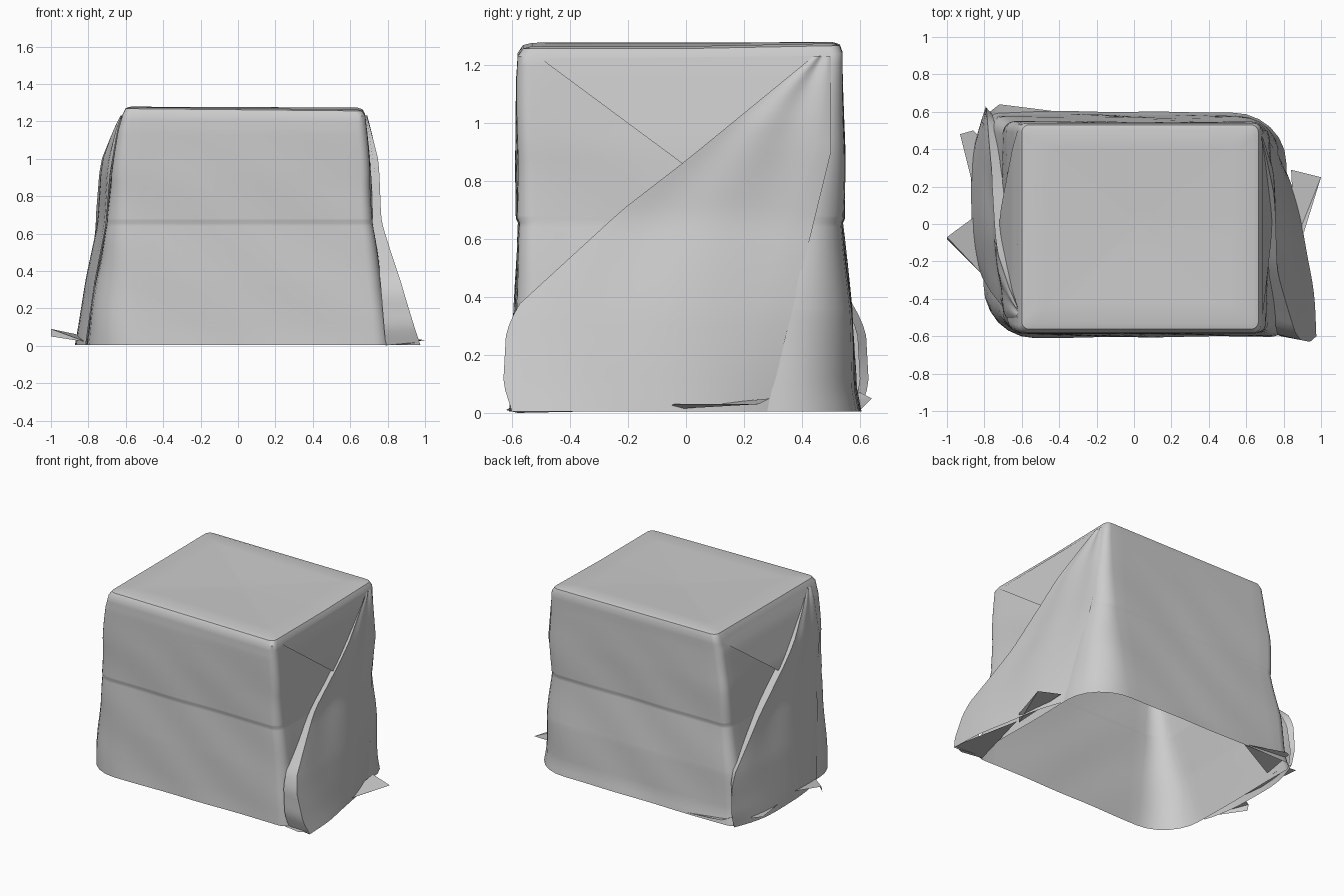
import bpy, math

if "Cube" in bpy.data.objects:
    bpy.data.objects.remove(bpy.data.objects["Cube"])

# z, left, right, front, back, radius A (front-left/back-right), radius B (others)
LEVELS = [
    (0.005, -0.81, 0.81, -0.605, 0.60, 0.28, 0.08),
    (0.08, -0.80, 0.80, -0.600, 0.585, 0.26, 0.08),
    (0.35, -0.76, 0.77, -0.590, 0.57, 0.20, 0.07),
    (0.655, -0.70, 0.72, -0.575, 0.538, 0.12, 0.06),
    (0.67, -0.70, 0.72, -0.582, 0.545, 0.12, 0.06),
    (0.92, -0.68, 0.71, -0.585, 0.545, 0.08, 0.05),
    (1.15, -0.64, 0.69, -0.585, 0.54, 0.05, 0.05),
    (1.235, -0.615, 0.68, -0.580, 0.54, 0.04, 0.04),
    (1.262, -0.60, 0.665, -0.562, 0.53, 0.04, 0.04),
    (1.27, -0.575, 0.64, -0.530, 0.505, 0.04, 0.04),
]


def level_at(z):
    for a, b in zip(LEVELS, LEVELS[1:]):
        if z <= b[0]:
            t = max(0, (z - a[0]) / (b[0] - a[0]))
            return [p + (q - p) * t for p, q in zip(a, b)]
    return list(LEVELS[-1])


def wrinkle(a, z):
    return 0.009 * math.sin(5 * a + 6 * z) * math.sin(7 * z + 2 * a) * min(1, 3 * max(0, 1.2 - z))


def ring(lv, side=14, arc=6):
    z, x0, x1, y0, y1, ra, rb = lv
    corners = [(x1 - rb, y0 + rb, rb, -90), (x1 - ra, y1 - ra, ra, 0),
               (x0 + rb, y1 - rb, rb, 90), (x0 + ra, y0 + ra, ra, 180)]
    pts = []
    for i, (cx, cy, r, start) in enumerate(corners):
        for k in range(arc + 1):
            a = math.radians(start + 90 * k / arc)
            pts.append((cx + r * math.cos(a), cy + r * math.sin(a)))
        nx, ny, nr, ns = corners[(i + 1) % 4]
        a = math.radians(ns)
        end = (nx + nr * math.cos(a), ny + nr * math.sin(a))
        sx, sy = pts[-1]
        for k in range(1, side):
            pts.append((sx + (end[0] - sx) * k / side, sy + (end[1] - sy) * k / side))
    out = []
    for x, y in pts:
        s = 1 + wrinkle(math.atan2(y, x), z)
        peak = 0.012 * max(0, y) * (1 + x)
        out.append((x * s, y * s, z + (peak - 0.010 * x) * max(0, z - 0.9) / 0.37))
    return out


def make(name, verts, faces, angle=35):
    me = bpy.data.meshes.new(name)
    me.from_pydata(verts, [], faces)
    me.update()
    ob = bpy.data.objects.new(name, me)
    bpy.context.collection.objects.link(ob)
    bpy.ops.object.select_all(action='DESELECT')
    bpy.context.view_layer.objects.active = ob
    ob.select_set(True)
    bpy.ops.object.shade_smooth_by_angle(angle=math.radians(angle))
    return ob


def grid_faces(rows, cols, wrap=False, flip=False):
    fs = []
    for i in range(rows - 1):
        for j in range(cols if wrap else cols - 1):
            k = (j + 1) % cols
            f = (i * cols + j, i * cols + k, (i + 1) * cols + k, (i + 1) * cols + j)
            fs.append(f[::-1] if flip else f)
    return fs


# Draped cover: open-bottomed shell with a slightly sagging top
zs = sorted({lv[0] for lv in LEVELS} | {0.04 * i for i in range(1, 31)})
rings = [ring(level_at(z)) for z in zs]
rim = rings[-1]
for s in (0.8, 0.6, 0.4, 0.2, 0.05):
    rings.append([(0.035 + (x - 0.035) * s, y * s, 1.27 + (z - 1.27) * s - 0.012 * (1 - s))
                  for x, y, z in rim])
n = len(rim)
verts = [v for r in rings for v in r]
faces = grid_faces(len(rings), n, wrap=True)
faces.append(tuple(range(len(verts) - n, len(verts))))
make("draped_cover", verts, faces)


# Folded side panels, half-turned from one side to the other
def side_x(sign, z):
    lv = level_at(z)
    return lv[2] if sign > 0 else -lv[1]


def fold_edge(z):
    pts = [(0.005, -0.60), (0.10, -0.63), (0.28, -0.62), (0.37, -0.58),
           (0.70, -0.22), (0.87, 0.0), (1.23, 0.44)]
    for (za, ya), (zb, yb) in zip(pts, pts[1:]):
        if z <= zb:
            return ya + (yb - ya) * (z - za) / (zb - za)
    return pts[-1][1]


def outer_flap(name, sign, flare, power, lift):
    rows, cols = 34, 16
    vs = []
    for i in range(rows):
        z = 0.005 + 1.225 * i / (rows - 1)
        low = max(0, 1 - z / 0.7)
        y0, y1 = fold_edge(z), 0.28 + 0.22 * min(1, z / 0.9)
        sx = side_x(sign, z)
        # folded-back return edge behind the panel
        vs.append((sign * (sx - 0.02 * low), sign * (y0 + 0.03), z))
        for j in range(cols):
            t = j / (cols - 1)
            x = sx + lift * (1 - t) ** 0.6 * min(1, max(0, 1.25 - z) * 4)
            x += flare * low ** 1.2 * (1 - t) ** power + 0.004
            x += 0.03 * low * math.sin(math.pi * t)
            x += 0.006 * math.sin(9 * t + 5 * z) * t * (1 - t) * 4
            vs.append((sign * x, sign * (y0 + (y1 - y0) * t), z))
    make(name, vs, grid_faces(rows, cols + 1))


def top_flap(name, sign, lift):
    rows, cols = 14, 12
    a, b, c = (-0.50, 1.22), (0.45, 1.23), (0.0, 0.85)
    vs = []
    for i in range(rows):
        s = 0.98 * i / (rows - 1)
        for j in range(cols):
            t = j / (cols - 1)
            y = (a[0] + (b[0] - a[0]) * t) * (1 - s) + c[0] * s
            z = (a[1] + (b[1] - a[1]) * t) * (1 - s) + c[1] * s
            x = side_x(sign, z) + 0.004 + lift * s
            vs.append((sign * x, sign * y, z))
    make(name, vs, grid_faces(rows, cols, flip=True))


for side, sign, flare, power, lift in (("right", 1, 0.12, 1, 0.042), ("left", -1, -0.08, 4, 0.058)):
    outer_flap(side + "_outer_flap", sign, flare, power, lift)
    top_flap(side + "_top_flap", sign, lift * 0.55)

# Loose hem corners spread over the floor
HEMS = {
    "left_front_hem": [(-0.81, -0.27, 0.02), (-1.0, -0.08, 0.05), (-1.0, -0.07, 0.09), (-0.81, 0.07, 0.05)],
    "left_back_hem": [(-0.82, 0.04, 0.02), (-0.80, 0.44, 0.03), (-0.86, 0.50, 0.05), (-0.93, 0.48, 0.07)],
    "right_hem": [(0.86, -0.10, 0.01), (0.91, -0.04, 0.03), (1.0, 0.25, 0.03), (0.84, 0.29, 0.05)],
    "back_left_hem": [(-0.76, 0.40, 0.02), (-0.40, 0.60, 0.01), (-0.72, 0.64, 0.05), (-0.77, 0.60, 0.07)],
    "right_front_hem": [(0.76, -0.58, 0.0), (0.90, -0.62, 0.01), (0.97, -0.60, 0.02), (0.88, -0.10, 0.01)],
}
for name, pts in HEMS.items():
    make(name, pts, [(0, 1, 2), (0, 2, 3)])
